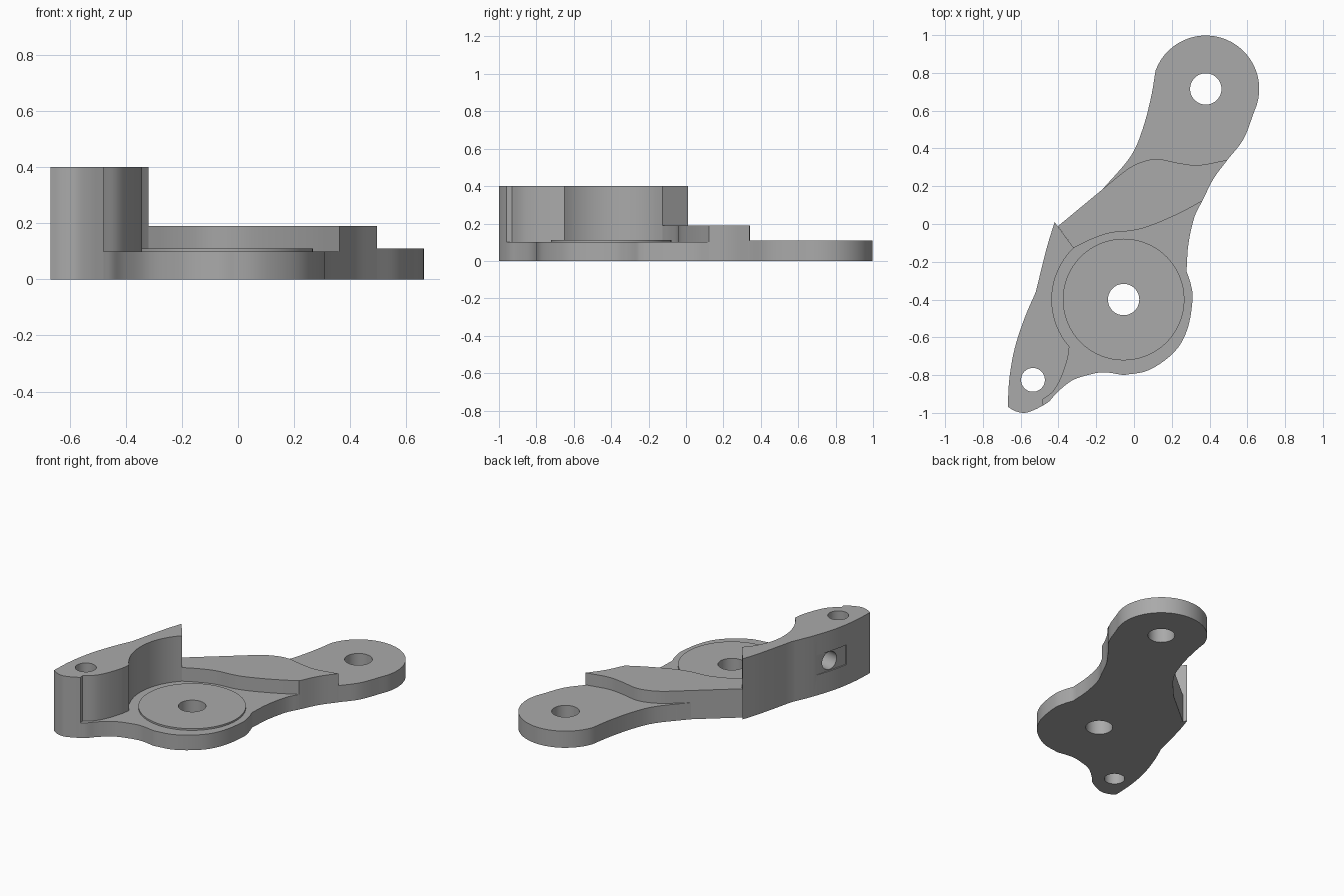
import bpy
import bmesh
import math
from mathutils import Matrix, Vector

default_cube = bpy.data.objects.get("Cube")
if default_cube:
    bpy.data.objects.remove(default_cube, do_unlink=True)

metal = bpy.data.materials.new("plain grey metal")
metal.use_nodes = True
grey = (0.40, 0.40, 0.40, 1)
metal.diffuse_color = grey
metal.node_tree.nodes["Principled BSDF"].inputs["Base Color"].default_value = grey


def smooth_curve(points, steps=5):
    """Catmull-Rom curve running through all the points."""
    pts = [Vector(p) for p in points]
    pts = [2 * pts[0] - pts[1]] + pts + [2 * pts[-1] - pts[-2]]
    result = []
    for a, b, c, d in zip(pts, pts[1:], pts[2:], pts[3:]):
        for i in range(steps):
            t = i / steps
            result.append(0.5 * (2 * b + (c - a) * t + (2 * a - 5 * b + 4 * c - d) * t**2
                                 + (3 * b - a - 3 * c + d) * t**3))
    return result + [pts[-2]]


def arc(center, radius, start, end, steps=28):
    angles = [math.radians(start + (end - start) * i / steps) for i in range(steps + 1)]
    return [Vector(center) + radius * Vector((math.cos(a), math.sin(a))) for a in angles]


def join(*curves):
    """Chain curves into one closed outline without doubled points."""
    outline = []
    for curve in curves:
        for p in curve:
            if not outline or (p - outline[-1]).length > 0.002:
                outline.append(p)
    if (outline[0] - outline[-1]).length < 0.002:
        outline.pop()
    return outline


def finish(name, bm):
    bmesh.ops.recalc_face_normals(bm, faces=bm.faces)
    mesh = bpy.data.meshes.new(name)
    bm.to_mesh(mesh)
    bm.free()
    mesh.materials.append(metal)
    obj = bpy.data.objects.new(name, mesh)
    bpy.context.collection.objects.link(obj)
    return obj


def prism(name, outline, bottom, top):
    bm = bmesh.new()
    face = bm.faces.new([bm.verts.new((p.x, p.y, bottom)) for p in outline])
    extruded = bmesh.ops.extrude_face_region(bm, geom=[face], use_keep_orig=True)["geom"]
    moved = [g for g in extruded if isinstance(g, bmesh.types.BMVert)]
    bmesh.ops.translate(bm, verts=moved, vec=(0, 0, top - bottom))
    return finish(name, bm)


def cylinder(name, radius, depth, matrix, segments=48):
    bm = bmesh.new()
    bmesh.ops.create_cone(bm, cap_ends=True, segments=segments, radius1=radius,
                          radius2=radius, depth=depth, matrix=matrix)
    return finish(name, bm)


def cut(obj, cutter):
    mod = obj.modifiers.new("cut", "BOOLEAN")
    mod.operation = "DIFFERENCE"
    mod.solver = "EXACT"
    mod.object = cutter
    bpy.context.view_layer.objects.active = obj
    bpy.ops.object.modifier_apply(modifier=mod.name)
    bpy.data.objects.remove(cutter, do_unlink=True)


def drill(obj, center, radius):
    cut(obj, cylinder("drill", radius, 2, Matrix.Translation((*center, 0))))


pivot = Vector((-0.055, -0.40))
arm_eye = Vector((0.38, 0.715))
foot_eye = Vector((-0.535, -0.825))

# Shared boundaries between the four height levels
eye_arc = arc(arm_eye, 0.283, -25, 160)
arm_left = smooth_curve([eye_arc[-1], (0.09, 0.67), (0.045, 0.5), (-0.02, 0.355),
                         (-0.165, 0.185)])
arm_right = smooth_curve([(0.495, 0.34), (0.58, 0.45), eye_arc[0]])
upper_step = smooth_curve([(-0.165, 0.185), (-0.035, 0.29), (0.055, 0.333), (0.135, 0.343),
                           (0.24, 0.322), (0.347, 0.312), (0.495, 0.34)])
waist_right = smooth_curve([(0.495, 0.34), (0.42, 0.238), (0.362, 0.122)])
wall_arc = arc(pivot, 0.38, 134, 221)
lower_step = smooth_curve([(0.362, 0.122), (0.267, 0.07), (0.16, 0.02), (0.055, -0.02),
                           (-0.024, -0.037), (-0.13, -0.048), (-0.235, -0.085), wall_arc[0]])
wall_front = smooth_curve([wall_arc[-1], (-0.352, -0.714), (-0.384, -0.81),
                           (-0.426, -0.884), (-0.484, -0.93)])
wall_back = smooth_curve([(-0.42, 0.01), (-0.463, -0.13), (-0.52, -0.36)])
foot_back = smooth_curve([(-0.52, -0.36), (-0.58, -0.5), (-0.632, -0.66), (-0.66, -0.82),
                          (-0.668, -0.968)])
foot_tip = smooth_curve([(-0.668, -0.968), (-0.63, -0.99), (-0.58, -1), (-0.53, -0.985),
                         (-0.48, -0.96)])
plate_front = smooth_curve([(-0.48, -0.96), (-0.447, -0.937), (-0.405, -0.89), (-0.33, -0.83),
                            (-0.246, -0.8), (-0.16, -0.785), (-0.055, -0.8)])
plate_right = smooth_curve([(-0.055, -0.8), (0.08, -0.773), (0.214, -0.677), (0.283, -0.556),
                            (0.31, -0.4), (0.3, -0.317), (0.278, -0.25)])
waist_lower = smooth_curve([(0.278, -0.25), (0.288, -0.106), (0.32, 0.037), (0.362, 0.122)])

# Thin outer arm with its eye
outer_arm = prism("outer_arm", join(eye_arc, arm_left, upper_step, arm_right), 0, 0.11)
drill(outer_arm, arm_eye, 0.083)

# Raised middle of the lever
raised_bridge = prism("raised_bridge", join(upper_step, waist_right, lower_step,
                                            [Vector((-0.403, -0.012))]), 0, 0.19)

# Low plate and round boss at the pivot
pivot_plate = prism("pivot_plate", join(plate_front, plate_right, waist_lower, lower_step,
                                        wall_arc, wall_front), 0, 0.1)
drill(pivot_plate, pivot, 0.083)
pivot_boss = prism("pivot_boss", arc(pivot, 0.322, 0, 360, 64)[:-1], 0.1, 0.111)
drill(pivot_boss, pivot, 0.083)

# Tall curved wall with a vertical hole
tall_wall = prism("tall_wall", join(wall_back, foot_back, foot_tip, wall_front[::-1],
                                    wall_arc[::-1]), 0, 0.4)
drill(tall_wall, foot_eye, 0.063)

# Flat spot and blind side hole on the outside of the wall
side = (Matrix.Translation((-0.62, -0.62, 0.2))
        @ Vector((-0.97, 0.24, 0)).to_track_quat("Z", "Y").to_matrix().to_4x4())
bm = bmesh.new()
bmesh.ops.create_cube(bm, size=1, matrix=side @ Matrix.Translation((0, 0, 0.042))
                      @ Matrix.Diagonal((0.26, 0.13, 0.1, 1)))
cut(tall_wall, finish("flat_cutter", bm))
cut(tall_wall, cylinder("side_drill", 0.058, 0.3, side))

# Smooth curved sides, sharp rims
parts = (outer_arm, raised_bridge, pivot_plate, pivot_boss, tall_wall)
bpy.ops.object.select_all(action="DESELECT")
for part in parts:
    part.select_set(True)
bpy.context.view_layer.objects.active = tall_wall
bpy.ops.object.shade_smooth_by_angle(angle=math.radians(30))
